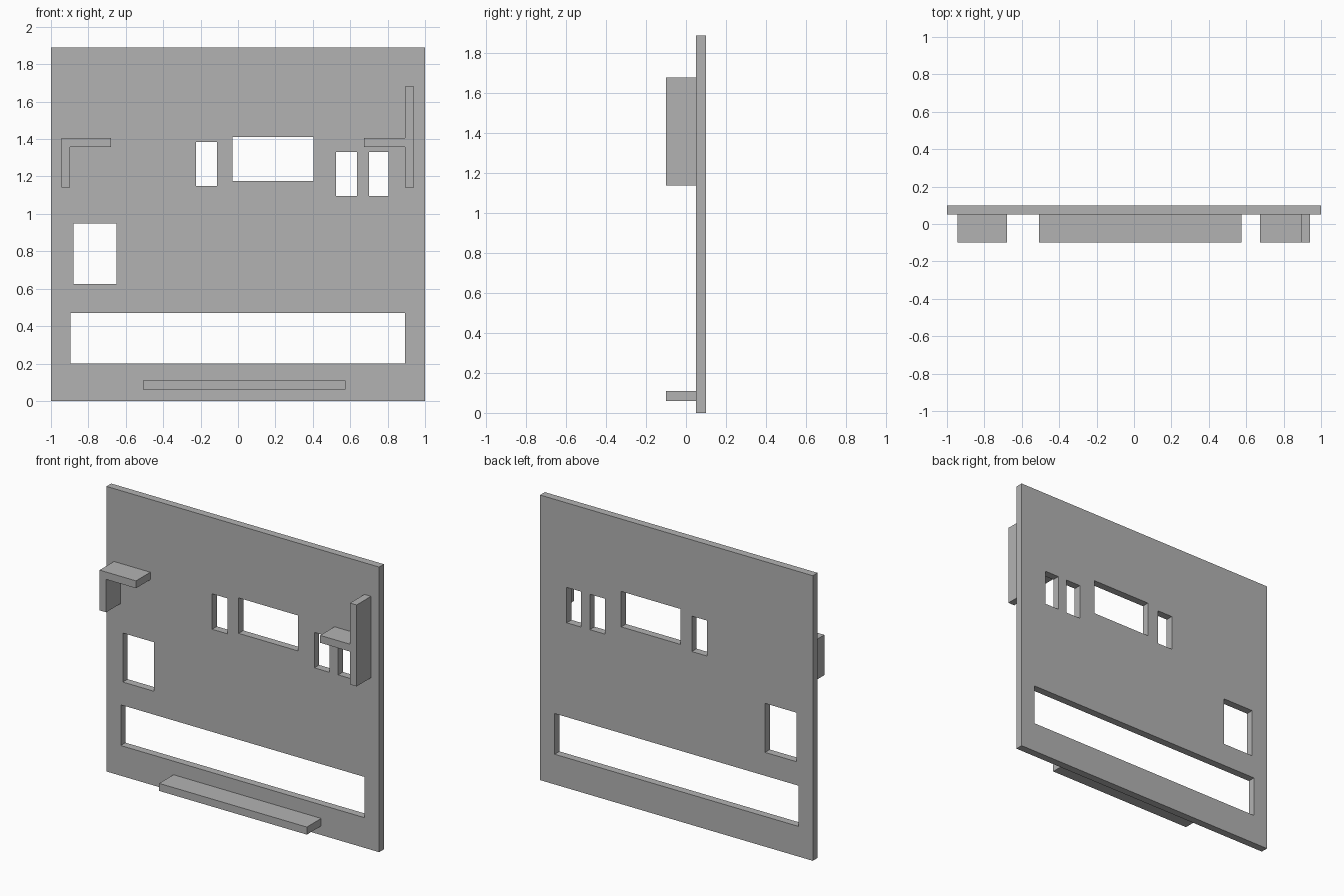
import bpy, bmesh
from mathutils import Matrix, Vector

cube = bpy.data.objects.get("Cube")
if cube:
    bpy.data.objects.remove(cube, do_unlink=True)

grey = bpy.data.materials.new("plain_grey")
grey.use_nodes = True
grey.diffuse_color = (0.45, 0.45, 0.45, 1)
grey.node_tree.nodes["Principled BSDF"].inputs["Base Color"].default_value = (0.45, 0.45, 0.45, 1)

FRONT, FACE, BACK = -0.10, 0.05, 0.10


def add_box(bm, x0, x1, z0, z1, y0, y1):
    size = Vector((x1 - x0, y1 - y0, z1 - z0))
    centre = Vector((x0 + x1, y0 + y1, z0 + z1)) / 2
    bmesh.ops.create_cube(bm, size=1, matrix=Matrix.LocRotScale(centre, None, size))


def make_object(name, bm):
    mesh = bpy.data.meshes.new(name)
    bm.to_mesh(mesh)
    bm.free()
    mesh.materials.append(grey)
    obj = bpy.data.objects.new(name, mesh)
    bpy.context.scene.collection.objects.link(obj)
    return obj


def prism(name, outline):
    """Extrude an x-z outline forward from the panel face."""
    bm = bmesh.new()
    base = bm.faces.new([bm.verts.new((x, FACE, z)) for x, z in outline])
    out = bmesh.ops.extrude_face_region(bm, geom=[base], use_keep_orig=True)
    moved = [v for v in out["geom"] if isinstance(v, bmesh.types.BMVert)]
    bmesh.ops.translate(bm, verts=moved, vec=(0, FRONT - FACE, 0))
    bmesh.ops.recalc_face_normals(bm, faces=bm.faces)
    return make_object(name, bm)


# Wall panel
bm = bmesh.new()
add_box(bm, -1, 1, 0, 1.89, FACE, BACK)
panel = make_object("wall_panel", bm)

# Window openings: x0, x1, z0, z1
openings = [
    (-0.895, 0.893, 0.20, 0.47),
    (-0.88, -0.65, 0.625, 0.95),
    (-0.225, -0.113, 1.15, 1.385),
    (-0.03, 0.405, 1.175, 1.41),
    (0.525, 0.635, 1.095, 1.33),
    (0.70, 0.805, 1.095, 1.33),
]
bm = bmesh.new()
for opening in openings:
    add_box(bm, *opening, FACE - 0.1, BACK + 0.1)
cutter = make_object("opening_cutter", bm)
cutter.hide_render = True

cut = panel.modifiers.new("openings", "BOOLEAN")
cut.operation = "DIFFERENCE"
cut.solver = "EXACT"
cut.object = cutter
# Bake the cut so that the helper can go
graph = bpy.context.evaluated_depsgraph_get()
baked = bpy.data.meshes.new_from_object(panel.evaluated_get(graph))
panel.modifiers.clear()
panel.data = baked
bpy.data.objects.remove(cutter, do_unlink=True)

# Corner bracket on the right side
prism("right_bracket", [(-0.945, 1.14), (-0.897, 1.14), (-0.897, 1.358),
                        (-0.678, 1.358), (-0.678, 1.407), (-0.945, 1.407)])

# Tall bracket with a side arm on the left side
prism("left_bracket", [(0.892, 1.14), (0.94, 1.14), (0.94, 1.68), (0.892, 1.68),
                       (0.892, 1.407), (0.673, 1.407), (0.673, 1.358), (0.892, 1.358)])

# Long ledge near the floor
prism("bottom_ledge", [(-0.508, 0.06), (0.575, 0.06), (0.575, 0.11), (-0.508, 0.11)])
